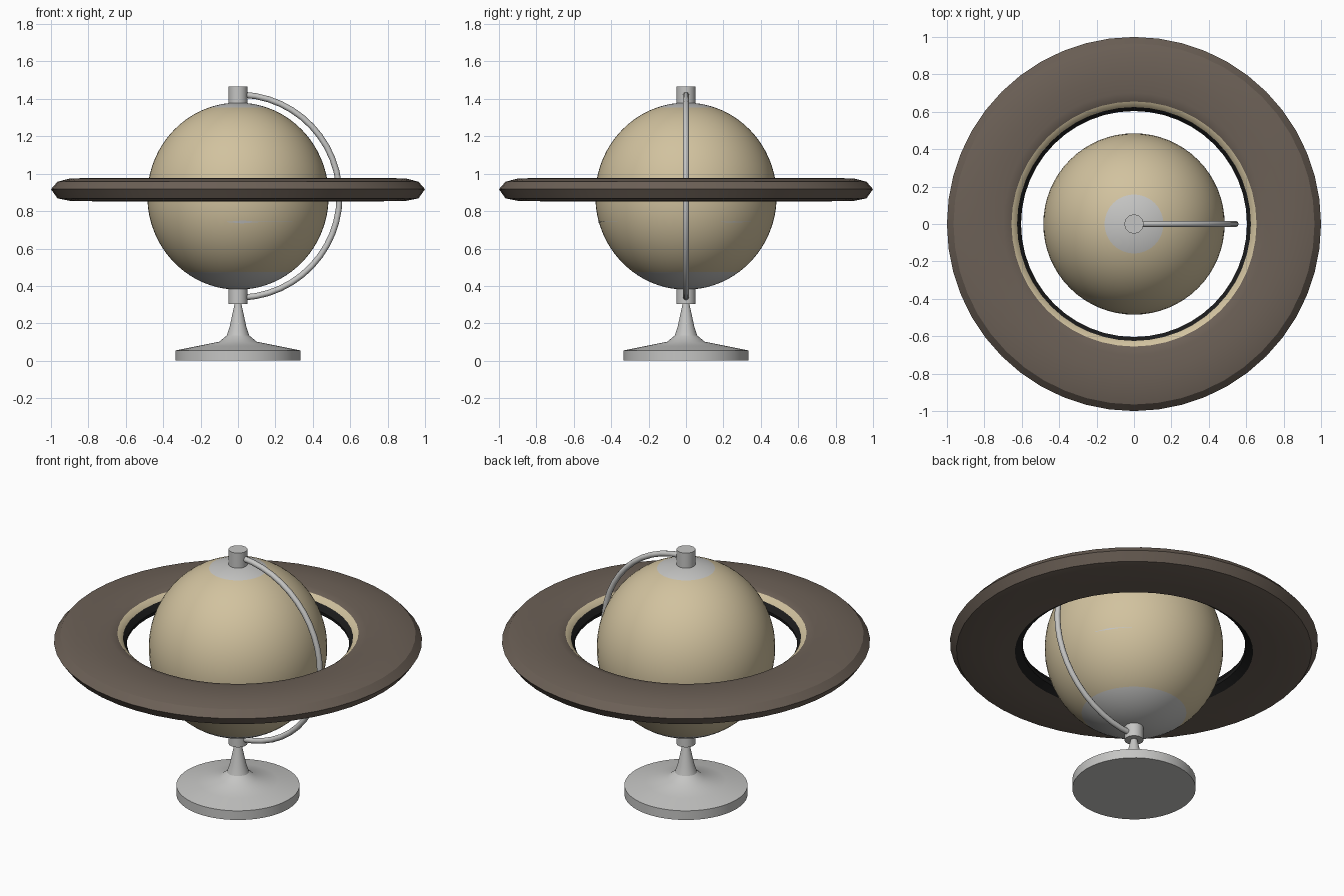
import bpy, bmesh, math

if "Cube" in bpy.data.objects:
    bpy.data.objects.remove(bpy.data.objects["Cube"])


def material(name, rgb):
    m = bpy.data.materials.new(name)
    m.diffuse_color = (*rgb, 1)
    m.use_nodes = True
    m.node_tree.nodes["Principled BSDF"].inputs["Base Color"].default_value = m.diffuse_color
    return m


TAN = material("sand_tan", (0.64, 0.54, 0.345))
GREY = material("light_grey", (0.56, 0.56, 0.55))
BROWN = material("dark_brown", (0.15, 0.118, 0.094))
BLACK = material("black", (0.012, 0.012, 0.012))


def finish(bm, name, mats, angle=30):
    bmesh.ops.remove_doubles(bm, verts=bm.verts, dist=1e-5)
    bmesh.ops.recalc_face_normals(bm, faces=bm.faces)
    me = bpy.data.meshes.new(name)
    bm.to_mesh(me)
    bm.free()
    ob = bpy.data.objects.new(name, me)
    bpy.context.collection.objects.link(ob)
    for m in mats:
        me.materials.append(m)
    bpy.ops.object.select_all(action='DESELECT')
    ob.select_set(True)
    bpy.context.view_layer.objects.active = ob
    bpy.ops.object.shade_smooth_by_angle(angle=math.radians(angle))
    return ob


def lathe(name, profile, mats, sides=48, slots=None, closed=False, angle=30):
    """Revolve an (r, z) profile about z; slots gives a material per segment."""
    bm = bmesh.new()
    rings = []
    for r, z in profile:
        if r < 1e-6:
            rings.append([bm.verts.new((0, 0, z))] * sides)
        else:
            rings.append([bm.verts.new((r * math.cos(2 * math.pi * i / sides),
                                        r * math.sin(2 * math.pi * i / sides), z))
                          for i in range(sides)])
    n = len(profile)
    for k in range(n if closed else n - 1):
        a, b = rings[k], rings[(k + 1) % n]
        for i in range(sides):
            j = (i + 1) % sides
            f = bm.faces.new(list(dict.fromkeys((a[i], a[j], b[j], b[i]))))
            f.material_index = slots[k] if slots else 0
    return finish(bm, name, mats, angle)


# Globe: slightly tall ellipsoid with grey polar caps
RX, RZ, CZ = 0.485, 0.5, 0.88
LOW, HIGH = math.asin(-0.405 / RZ), math.asin(0.473 / RZ)
lats = []
for lo, hi, steps in ((-math.pi / 2, LOW, 8), (LOW, HIGH, 24), (HIGH, math.pi / 2, 4)):
    lats += [lo + (hi - lo) * i / steps for i in range(steps)]
lats.append(math.pi / 2)
lathe("globe", [(RX * math.cos(t), CZ + RZ * math.sin(t)) for t in lats],
      [TAN, GREY], 64, [1] * 8 + [0] * 24 + [1] * 4, angle=60)


# Thin pale streaks on the lower half of the globe
def streak(name, a0, a1, peak, width, tail):
    bm = bmesh.new()
    rows, n = [], 20
    for i in range(n + 1):
        a = a0 + (a1 - a0) * i / n
        w = max(width * (1 - abs(a - peak) / 0.2), tail if 0 < i < n else 0.0003)
        row = []
        for s in (-1, 1):
            z = -0.138 + s * w
            r = RX * math.sqrt(1 - (z / RZ) ** 2) + 0.002
            row.append(bm.verts.new((r * math.sin(a), -r * math.cos(a), CZ + z)))
        rows.append(row)
    for p, q in zip(rows, rows[1:]):
        bm.faces.new((p[0], q[0], q[1], p[1]))
    ob = finish(bm, name, [GREY])
    if ob.data.polygons[0].normal.dot(ob.data.polygons[0].center) < 0:
        ob.data.flip_normals()


streak("front_streak", -0.13, 0.7, 0.05, 0.008, 0.0015)
streak("back_streak", 1.97, 2.42, 2.15, 0.004, 0.0015)

# Broad flat ring with a tan inner bevel and black inner lip
ring = [(0.655, 0.965), (0.70, 0.974), (0.80, 0.977), (0.90, 0.974), (0.965, 0.957),
        (1.0, 0.917), (0.965, 0.868), (0.90, 0.855), (0.75, 0.852), (0.647, 0.858),
        (0.608, 0.885), (0.604, 0.905), (0.625, 0.94)]
lathe("ring", ring, [BROWN, TAN, BLACK], 48, [0] * 9 + [2] * 3 + [1], closed=True)

# Stand: disc foot flaring into a slim stem
lathe("stand", [(0, 0), (0.335, 0), (0.335, 0.055), (0.22, 0.078), (0.10, 0.102),
                (0.06, 0.135), (0.045, 0.18), (0.018, 0.305), (0, 0.305)], [GREY], 48)

# Pivot caps at both poles
for name, z0, z1 in (("lower_pivot", 0.303, 0.385), ("upper_pivot", 1.36, 1.467)):
    lathe(name, [(0, z0), (0.051, z0), (0.051, z1), (0, z1)], [GREY], 24)

# Half-circle arm joining the pivots
bm = bmesh.new()
R, T, N, S = 0.543, 0.016, 24, 10
loops = []
for i in range(N + 1):
    t = math.radians(-87 + 174 * i / N)
    loops.append([bm.verts.new(((R + T * math.cos(u)) * math.cos(t), T * math.sin(u),
                                CZ + (R + T * math.cos(u)) * math.sin(t)))
                  for u in (2 * math.pi * k / S for k in range(S))])
for p, q in zip(loops, loops[1:]):
    for k in range(S):
        bm.faces.new((p[k], p[(k + 1) % S], q[(k + 1) % S], q[k]))
bm.faces.new(loops[0])
bm.faces.new(loops[-1])
finish(bm, "arm", [GREY], 45)
